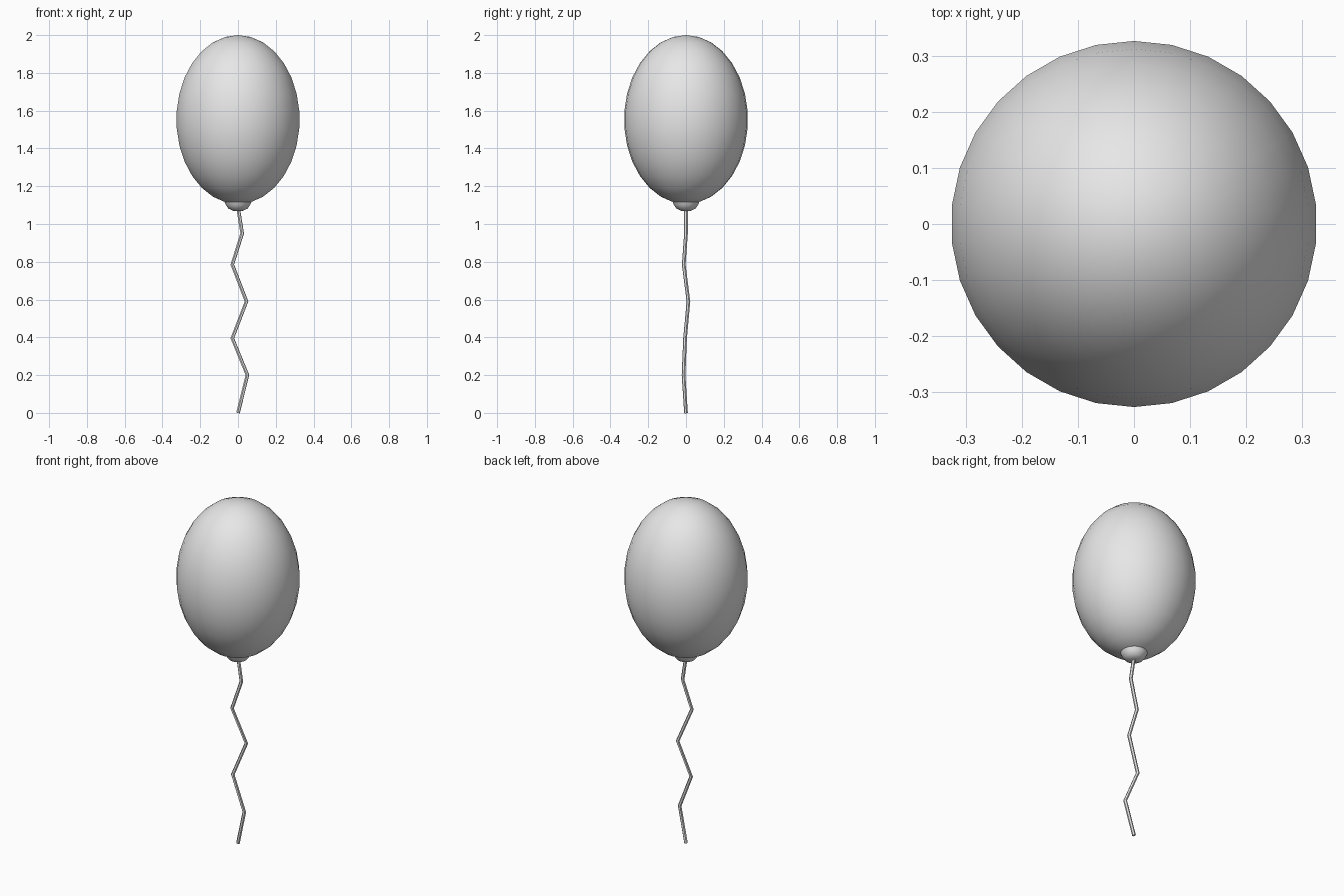
import bpy
import math

old = bpy.data.objects.get("Cube")
if old:
    bpy.data.objects.remove(old)

# Single plain grey
grey = bpy.data.materials.new("plain_grey")
grey.use_nodes = True
colour = (0.8, 0.8, 0.8, 1)
grey.diffuse_color = colour
grey.node_tree.nodes["Principled BSDF"].inputs["Base Color"].default_value = colour


def finish(obj, name, angle):
    obj.name = name
    obj.data.materials.append(grey)
    bpy.ops.object.select_all(action="DESELECT")
    obj.select_set(True)
    bpy.context.view_layer.objects.active = obj
    bpy.ops.object.shade_smooth_by_angle(angle=math.radians(angle))


def lathe(name, profile, sides, angle):
    """Spin (radius, z) points around the z axis; close both ends."""
    verts, faces = [], []
    for r, z in profile:
        for i in range(sides):
            a = math.tau * i / sides
            verts.append((r * math.cos(a), r * math.sin(a), z))
    for k in range(len(profile) - 1):
        for i in range(sides):
            j = (i + 1) % sides
            faces.append((k * sides + i, k * sides + j,
                          (k + 1) * sides + j, (k + 1) * sides + i))
    last = (len(profile) - 1) * sides
    faces.append(tuple(reversed(range(sides))))
    faces.append(tuple(range(last, last + sides)))
    mesh = bpy.data.meshes.new(name)
    mesh.from_pydata(verts, [], faces)
    obj = bpy.data.objects.new(name, mesh)
    bpy.context.collection.objects.link(obj)
    finish(obj, name, angle)


# Balloon body: stretched sphere
bpy.ops.mesh.primitive_uv_sphere_add(segments=30, ring_count=15, radius=1,
                                     location=(0, 0, 1.553))
balloon = bpy.context.object
balloon.scale = (0.328, 0.328, 0.447)
bpy.ops.object.transform_apply(location=False, rotation=False, scale=True)
finish(balloon, "balloon_body", 40)

# Knot: small bowl under the body
lathe("balloon_knot", [(0.025, 1.07), (0.05, 1.081), (0.064, 1.1), (0.074, 1.124)],
      30, 50)

# String: zigzag tube
path = [(0, 0, 0), (0.05, -0.013, 0.2), (-0.03, -0.005, 0.395), (0.045, 0.013, 0.59),
        (-0.03, -0.012, 0.785), (0.022, 0, 0.95), (0, 0, 1.09)]
curve = bpy.data.curves.new("string", "CURVE")
curve.dimensions = "3D"
curve.bevel_depth = 0.01
curve.bevel_resolution = 1
curve.use_fill_caps = True
spline = curve.splines.new("POLY")
spline.points.add(len(path) - 1)
for point, co in zip(spline.points, path):
    point.co = (*co, 1)
string = bpy.data.objects.new("string", curve)
bpy.context.collection.objects.link(string)
bpy.ops.object.select_all(action="DESELECT")
string.select_set(True)
bpy.context.view_layer.objects.active = string
bpy.ops.object.convert(target="MESH")
finish(bpy.context.object, "string", 50)
